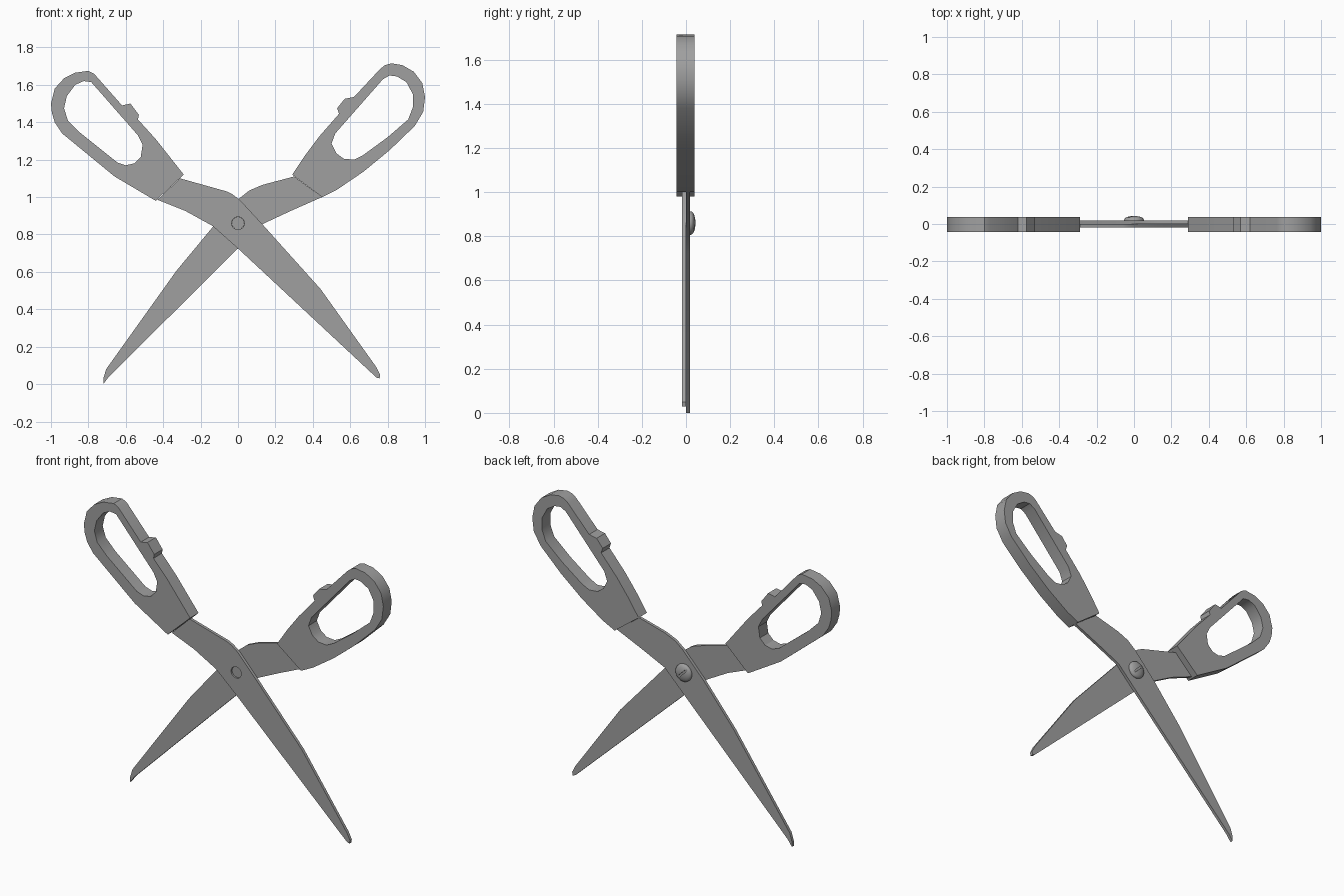
import bpy, bmesh, math
from mathutils import Matrix

if "Cube" in bpy.data.objects:
    bpy.data.objects.remove(bpy.data.objects["Cube"])

grey = bpy.data.materials.new("steel_grey")
grey.diffuse_color = (0.35, 0.35, 0.35, 1)
grey.use_nodes = True
grey.node_tree.nodes["Principled BSDF"].inputs["Base Color"].default_value = grey.diffuse_color

PIVOT = (0.0, 0.86)


def circle(r, n=24):
    return [(PIVOT[0] + r * math.cos(2 * math.pi * i / n),
             PIVOT[1] + r * math.sin(2 * math.pi * i / n)) for i in range(n)]


def finish(bm, name, smooth=True):
    bmesh.ops.recalc_face_normals(bm, faces=bm.faces)
    me = bpy.data.meshes.new(name)
    bm.to_mesh(me)
    bm.free()
    me.materials.append(grey)
    ob = bpy.data.objects.new(name, me)
    bpy.context.collection.objects.link(ob)
    if smooth:
        bpy.ops.object.select_all(action='DESELECT')
        ob.select_set(True)
        bpy.context.view_layer.objects.active = ob
        bpy.ops.object.shade_smooth_by_angle(angle=math.radians(32))
    return ob


def plate(name, loops, y0, y1):
    """Fill an outline with its holes in the xz plane and extrude along y."""
    bm = bmesh.new()
    edges = []
    for loop in loops:
        vs = [bm.verts.new((x, y0, z)) for x, z in loop]
        edges += [bm.edges.new((a, b)) for a, b in zip(vs, vs[1:] + vs[:1])]
    bmesh.ops.triangle_fill(bm, edges=edges, use_beauty=True)
    res = bmesh.ops.extrude_face_region(bm, geom=bm.faces[:], use_keep_orig=True)
    top = [g for g in res["geom"] if isinstance(g, bmesh.types.BMVert)]
    bmesh.ops.translate(bm, verts=top, vec=(0, y1 - y0, 0))
    return finish(bm, name)


# Handles: grip outline with thumb bump, plus finger opening
left_grip = [(-.29, 1.12), (-.44, .98), (-.66, 1.11), (-.94, 1.34), (-.98, 1.40),
             (-.995, 1.45), (-1, 1.50), (-.98, 1.58), (-.93, 1.635), (-.87, 1.665),
             (-.80, 1.675), (-.77, 1.66), (-.62, 1.49), (-.575, 1.50), (-.53, 1.44),
             (-.535, 1.415), (-.44, 1.31)]
left_opening = [(-.785, 1.615), (-.535, 1.33), (-.51, 1.28), (-.52, 1.215),
                (-.555, 1.18), (-.60, 1.17), (-.645, 1.185), (-.845, 1.345),
                (-.91, 1.41), (-.93, 1.475), (-.915, 1.54), (-.87, 1.60), (-.825, 1.62)]
right_grip = [(.29, 1.12), (.45, 1.0), (.53, 1.04), (.67, 1.135), (.81, 1.25),
              (.945, 1.38), (.99, 1.455), (1, 1.535), (.985, 1.61), (.94, 1.67),
              (.88, 1.705), (.82, 1.715), (.785, 1.705), (.76, 1.685), (.62, 1.535),
              (.57, 1.525), (.53, 1.475), (.54, 1.445), (.435, 1.325), (.36, 1.225)]
right_opening = [(.775, 1.63), (.52, 1.34), (.50, 1.285), (.525, 1.235), (.565, 1.205),
                 (.62, 1.20), (.67, 1.225), (.80, 1.32), (.91, 1.415), (.935, 1.48),
                 (.935, 1.55), (.90, 1.615), (.85, 1.645), (.81, 1.65)]
plate("left_handle", [left_grip, left_opening], -.042, .038)
plate("right_handle", [right_grip, right_opening], -.042, .038)

# Blades: front one runs to the lower right, back one to the lower left
front = [(-.31, 1.10), (-.06, 1.03), (-.03, 1.015), (.01, .985), (.13, .855),
         (.44, .51), (.74, .09), (.76, .05), (.757, .03), (.74, .035),
         (0, .725), (-.135, .845), (-.28, .925), (-.43, .985)]
back = [(.30, 1.11), (.13, 1.065), (.06, 1.035), (.01, .995), (-.135, .84),
        (-.33, .605), (-.705, .08), (-.72, .03), (-.72, 0), (-.69, .04),
        (0, .725), (.13, .855), (.28, .925), (.45, 1.0)]
plate("front_blade", [front, circle(.034)], -.018, 0)
plate("back_blade", [back, circle(.034)], 0, .018)

# Pivot screw: shaft inside the blades
plate("screw_shaft", [circle(.0335)], -.008, .02)

# Pivot screw: low domed head on the back, by spinning a profile
bm = bmesh.new()
R, N, RINGS = .053, 32, 6
rings = [[bm.verts.new((x, .018, z)) for x, z in circle(R, N)]]
for k in range(RINGS):
    a = math.pi / 2 * k / RINGS
    y = .022 + .021 * math.sin(a)
    rings.append([bm.verts.new((x, y, z)) for x, z in circle(R * math.cos(a), N)])
for r0, r1 in zip(rings, rings[1:]):
    for i in range(N):
        j = (i + 1) % N
        bm.faces.new((r0[i], r0[j], r1[j], r1[i]))
bm.faces.new(rings[0])
bm.faces.new(rings[-1])
head = finish(bm, "screw_head")

# Cross recess cut in the head
for i in range(2):
    bm = bmesh.new()
    bmesh.ops.create_cube(bm, size=1)
    bm.transform(Matrix.Translation((0, .045, PIVOT[1]))
                 @ Matrix.Rotation(math.radians(45 + 90 * i), 4, 'Y')
                 @ Matrix.Diagonal((.084, .026, .011, 1)))
    cutter = finish(bm, f"slot_cutter_{i + 1}", smooth=False)
    cutter.hide_render = True
    cutter.hide_set(True)
    mod = head.modifiers.new(f"slot_{i + 1}", 'BOOLEAN')
    mod.operation = 'DIFFERENCE'
    mod.solver = 'EXACT'
    mod.object = cutter
